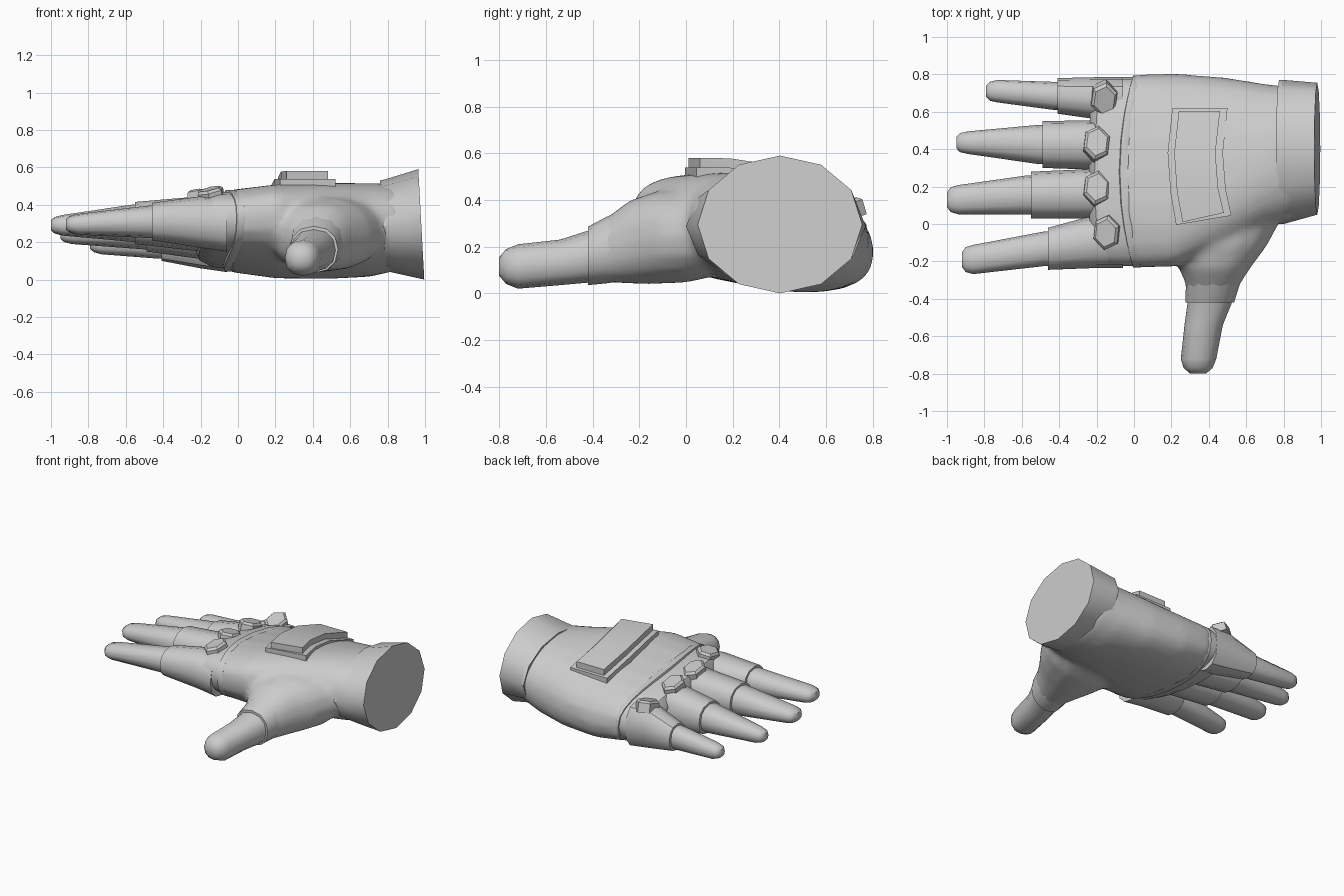
import bpy, bmesh, math
from mathutils import Vector
from mathutils.bvhtree import BVHTree

if "Cube" in bpy.data.objects:
    bpy.data.objects.remove(bpy.data.objects["Cube"])

grey = bpy.data.materials.new("glove_grey")
grey.use_nodes = True
grey.diffuse_color = (0.6, 0.6, 0.6, 1)
grey.node_tree.nodes["Principled BSDF"].inputs["Base Color"].default_value = grey.diffuse_color


def section(axis, pos, a0, a1, z0, z1, n=16, power=2.3, tilt=0.0, bow=0.0, lean=0.0):
    """Rounded cross-section at pos along axis, spanning a0..a1 and z0..z1."""
    ring = []
    for i in range(n):
        t = math.tau * i / n
        c, s = math.cos(t), math.sin(t)
        u = math.copysign(abs(c) ** (2 / power), c)
        v = math.copysign(abs(s) ** (2 / power), s)
        a = (a0 + a1) / 2 + u * (a1 - a0) / 2
        z = (z0 + z1) / 2 + v * (z1 - z0) / 2 - tilt * u * (a1 - a0) / 2
        p = pos - bow * (1 - u * u) - lean * v
        ring.append((p, a, z) if axis == "x" else (a, p, z))
    return ring


def loft(name, rings, angle=35):
    """Skin a list of equal rings and cap both ends."""
    bm = bmesh.new()
    loops = [[bm.verts.new(p) for p in r] for r in rings]
    n = len(loops[0])
    for lo, hi in zip(loops, loops[1:]):
        for i in range(n):
            j = (i + 1) % n
            bm.faces.new((lo[i], lo[j], hi[j], hi[i]))
    bm.faces.new(loops[0])
    bm.faces.new(loops[-1])
    bmesh.ops.recalc_face_normals(bm, faces=bm.faces)
    mesh = bpy.data.meshes.new(name)
    bm.to_mesh(mesh)
    bm.free()
    obj = bpy.data.objects.new(name, mesh)
    bpy.context.collection.objects.link(obj)
    mesh.materials.append(grey)
    bpy.ops.object.select_all(action="DESELECT")
    obj.select_set(True)
    bpy.context.view_layer.objects.active = obj
    bpy.ops.object.shade_smooth_by_angle(angle=math.radians(angle))
    return obj


def surface(obj):
    """Return a function giving the top point and normal of an object at x, y."""
    bm = bmesh.new()
    bm.from_mesh(obj.data)
    tree = BVHTree.FromBMesh(bm)
    bm.free()
    return lambda x, y: tree.ray_cast(Vector((x, y, 2)), Vector((0, 0, -1)))[:2]


# Palm and back of the hand
palm = loft("palm", [
    section("x", p, a, b, c, d, n=24, power=w, tilt=t, bow=k) for p, a, b, c, d, w, t, k in [
        (0.86, 0.03, 0.73, 0.05, 0.51, 2.1, 0.05, 0),
        (0.70, -0.01, 0.75, 0.02, 0.51, 2.2, 0.12, 0),
        (0.48, -0.11, 0.785, 0.02, 0.50, 2.4, 0.16, 0),
        (0.22, -0.23, 0.805, 0.03, 0.485, 2.5, 0.16, 0.03),
        (0.0, -0.235, 0.80, 0.06, 0.46, 2.5, 0.13, 0.07)]])
palm_top = surface(palm)

# Thumb mound, melted into the palm
mound = loft("thumb_mound", [section("y", *v, n=16, power=2.2) for v in [
    (0.20, 0.16, 0.80, 0.09, 0.42),
    (0.0, 0.15, 0.775, 0.045, 0.45),
    (-0.12, 0.18, 0.71, 0.04, 0.44),
    (-0.24, 0.24, 0.62, 0.04, 0.40),
    (-0.32, 0.275, 0.57, 0.045, 0.34),
    (-0.39, 0.285, 0.53, 0.045, 0.28)]])
palm.select_set(True)
bpy.context.view_layer.objects.active = palm
bpy.ops.object.join()
blend = palm.modifiers.new("blend", "REMESH")
blend.mode = "VOXEL"
blend.voxel_size = 0.02
blend.use_smooth_shade = True
soften = palm.modifiers.new("soften", "SMOOTH")
soften.factor = 0.5
soften.iterations = 10

# Thumb sleeve with a sharp rim, then the thumb itself
loft("thumb_sleeve", [section("y", *v, n=12, power=2.2) for v in [
    (-0.29, 0.275, 0.575, 0.05, 0.35),
    (-0.34, 0.277, 0.56, 0.043, 0.328),
    (-0.42, 0.275, 0.535, 0.035, 0.285)]])
loft("thumb", [section("y", *v, n=12) for v in [
    (-0.36, 0.29, 0.53, 0.05, 0.28),
    (-0.43, 0.285, 0.52, 0.045, 0.265),
    (-0.54, 0.27, 0.475, 0.035, 0.23),
    (-0.72, 0.25, 0.44, 0.02, 0.21),
    (-0.77, 0.265, 0.42, 0.04, 0.19),
    (-0.80, 0.30, 0.385, 0.075, 0.155)]], 50)

# Raised trim band where the fingers begin
loft("knuckle_band", [
    section("x", p, -0.23 - g, 0.79 + g, 0.062 - g, 0.458 + g, n=24, power=2.5, tilt=0.13, bow=0.07)
    for p, g in [(0.06, -0.015), (0.035, 0.003), (-0.005, 0.003), (-0.01, -0.012)]])

# Knuckle block joining the four fingers
knuckles = loft("knuckles", [
    section("x", p, a, b, c, d, n=24, power=2.6, tilt=0.13, bow=k) for p, a, b, c, d, k in [
        (0.05, -0.225, 0.785, 0.07, 0.45, 0.05),
        (-0.10, -0.225, 0.785, 0.085, 0.445, 0.04),
        (-0.18, -0.21, 0.775, 0.12, 0.425, 0.03),
        (-0.23, -0.17, 0.74, 0.19, 0.36, 0.01)]])
knuckle_top = surface(knuckles)

# Fingers: base y range and drop, sleeve end, sleeve y and z range, tip x, y, z, pad x, y
fingers = {
    "index": (-0.235, 0.05, 0.015, -0.46, -0.245, -0.02, 0.21, 0.41, -0.92, -0.19, 0.295, -0.145, -0.045),
    "middle": (0.03, 0.295, 0.015, -0.55, 0.03, 0.28, 0.19, 0.415, -1.0, 0.13, 0.29, -0.2, 0.19),
    "ring": (0.29, 0.555, 0.035, -0.49, 0.30, 0.55, 0.15, 0.37, -0.95, 0.435, 0.245, -0.2, 0.43),
    "pinky": (0.56, 0.785, 0.095, -0.41, 0.59, 0.78, 0.10, 0.29, -0.79, 0.71, 0.19, -0.16, 0.67),
}
for name, (b0, b1, drop, end, y0, y1, z0, z1, tip, ty, tz, px, py) in fingers.items():
    sleeve = loft(name + "_sleeve", [
        section("x", -0.06, b0, b1, z0 - 0.06, 0.45 - drop, n=12),
        section("x", -0.20, b0, b1, z0 - 0.04, 0.46 - drop, n=12),
        section("x", end, y0, y1, z0, z1, n=12)])
    r = 0.078 if name in ("index", "middle") else 0.06
    h = 0.055
    loft(name + "_finger", [
        section("x", end + 0.08, y0 + 0.02, y1 - 0.02, z0 + 0.01, z1 - 0.012, n=12),
        section("x", end - 0.02, y0 + 0.02, y1 - 0.02, z0 + 0.012, z1 - 0.015, n=12),
        section("x", tip + 0.06, ty - r, ty + r, tz - h, tz + h, n=12),
        section("x", tip + 0.02, ty - r * 0.85, ty + r * 0.85, tz - h * 0.8, tz + h * 0.8, n=12),
        section("x", tip, ty - r * 0.5, ty + r * 0.5, tz - h * 0.5, tz + h * 0.5, n=12)], 50)

    # Knuckle pad resting on whichever surface is higher
    hits = [top(px, py) for top in (knuckle_top, surface(sleeve))]
    point, normal = max((hit for hit in hits if hit[0]), key=lambda hit: hit[0].z)
    pad = loft(name + "_knuckle_pad", [
        [(0.075 * s * math.cos(t), 0.095 * s * math.sin(t), z)
         for t in (math.tau * (i + 0.35) / 6 for i in range(6))]
        for z, s in [(-0.05, 1), (0.016, 1), (0.03, 0.8)]], 10)
    pad.location = point
    pad.rotation_euler = Vector((0, 0, 1)).rotation_difference(normal).to_euler()

# Flared wrist cuff with a slanted end
loft("wrist_cuff", [section("x", *v, n=12, power=2, lean=0.016) for v in [
    (0.79, 0.03, 0.74, 0.08, 0.50),
    (0.775, 0.0, 0.77, 0.045, 0.53),
    (0.80, 0.0, 0.77, 0.04, 0.535),
    (0.98, 0.05, 0.755, 0.0, 0.59)]], 40)

# Two-layer bent plate following the back of the hand
for name, x0, x1, inset, low, high in [("back_plate_lower", 0.18, 0.475, 0.0, -0.05, 0.03),
                                       ("back_plate_upper", 0.215, 0.435, 0.015, 0.02, 0.07)]:
    rings = []
    for y, shift, skew in [(0.02 + inset, 0.045, 0.025), (0.18, 0.015, 0.01), (0.38, 0.0, 0.0),
                           (0.62 - inset, 0.025, 0.0)]:
        z = palm_top(0.33, y)[0].z
        rings.append([(x0 + shift, y - skew, z + low), (x1 + shift, y + skew, z + low),
                      (x1 + shift, y + skew, z + high), (x0 + shift, y - skew, z + high)])
    loft(name, rings, 20)
